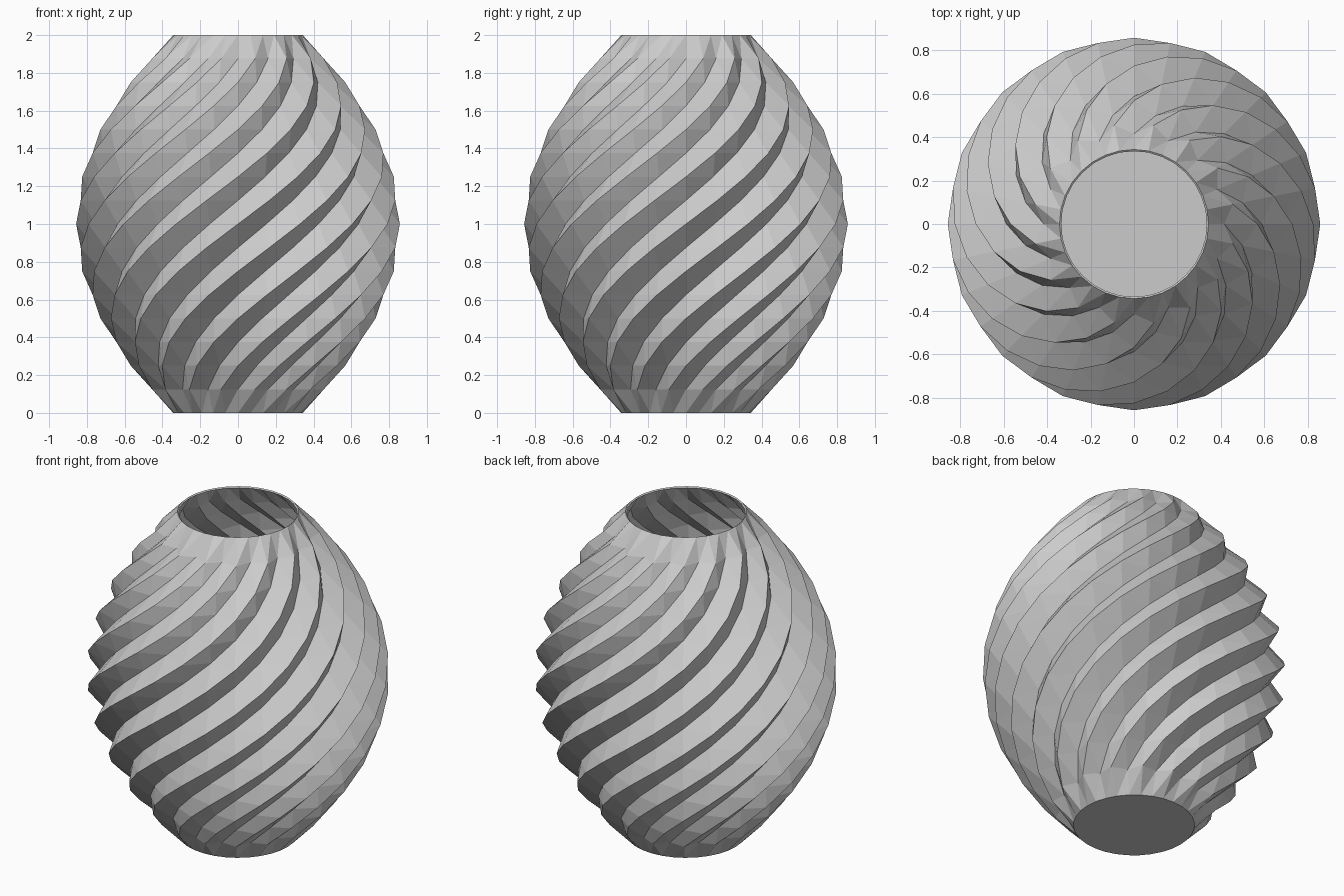
import bpy, bmesh
from math import sin, cos, pi

if "Cube" in bpy.data.objects:
    bpy.data.objects.remove(bpy.data.objects["Cube"])

COLUMNS, LEVELS, HEIGHT = 32, 16, 2.0
RIM, BELLY, GROOVE = 0.343, 0.857, 0.895   # radii, and groove scale

bm = bmesh.new()

# Rings: every other vertex is a groove, shifted one column per level
rings = []
for k in range(LEVELS + 1):
    t = 2 * k / LEVELS - 1
    radius = RIM + (BELLY - RIM) * (1 - t * t)
    ring = []
    for c in range(COLUMNS):
        groove = (c - k) % 2 == 1 and 0 < k < LEVELS
        r = radius * (GROOVE if groove else 1)
        a = 2 * pi * c / COLUMNS
        ring.append(bm.verts.new((r * cos(a), r * sin(a), HEIGHT * k / LEVELS)))
    rings.append(ring)

# Wall: quads split along the rising diagonals, forming spiral ridges
for low, high in zip(rings, rings[1:]):
    for c in range(COLUMNS):
        n = (c + 1) % COLUMNS
        bm.faces.new((low[c], low[n], high[n]))
        bm.faces.new((low[c], high[n], high[c]))

# Closed base, open mouth
bm.faces.new(rings[0][::-1])

mesh = bpy.data.meshes.new("vase")
bm.to_mesh(mesh)
bm.free()
vase = bpy.data.objects.new("vase", mesh)
bpy.context.collection.objects.link(vase)

# Thin wall thickness
wall = vase.modifiers.new("wall", 'SOLIDIFY')
wall.thickness = 0.01
wall.offset = -1
